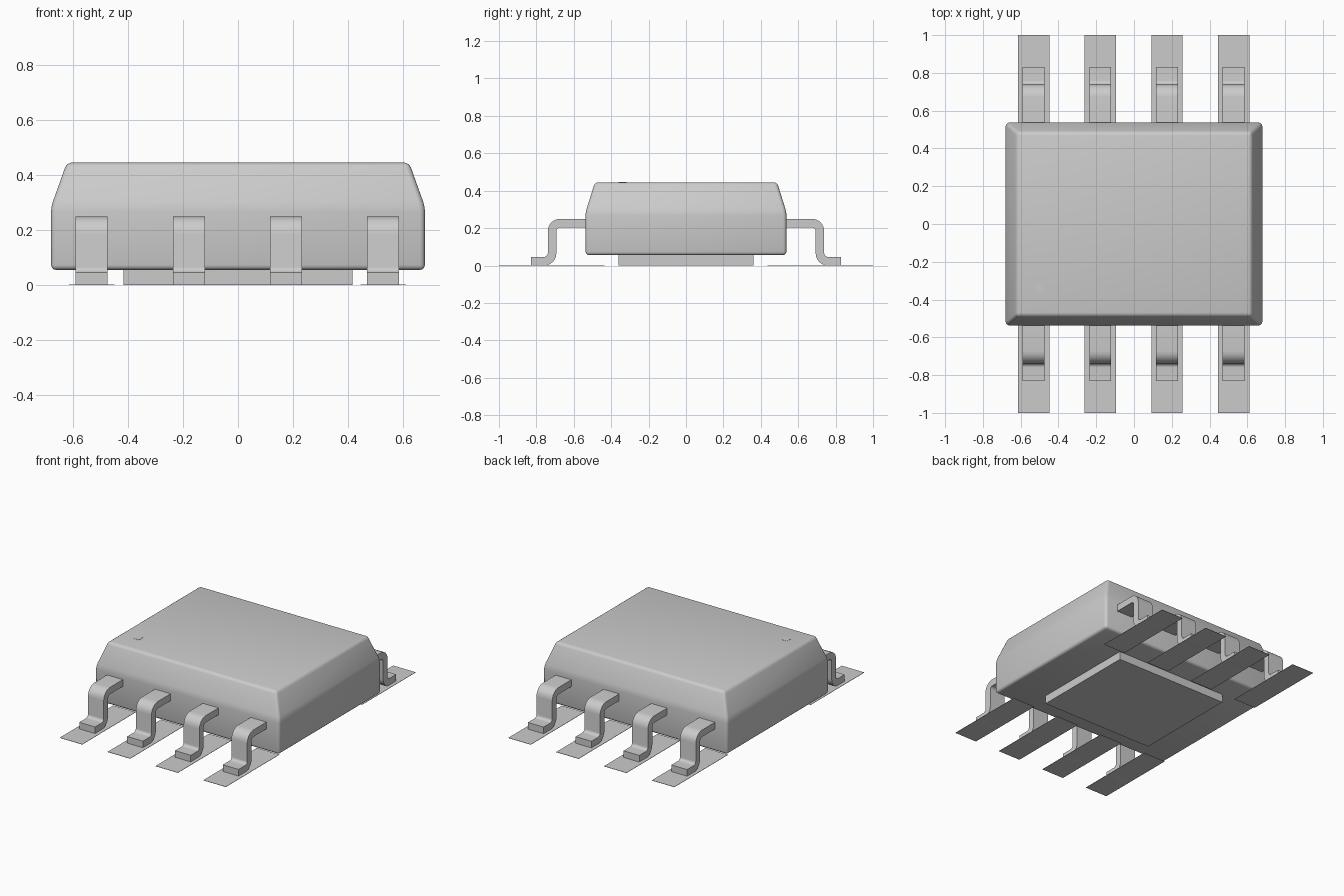
import bpy, bmesh, math
from mathutils import Vector

cube = bpy.data.objects.get("Cube")
if cube:
    bpy.data.objects.remove(cube, do_unlink=True)

grey = bpy.data.materials.new("plain_grey")
grey.use_nodes = True
colour = (0.6, 0.6, 0.6, 1)
grey.diffuse_color = colour
grey.node_tree.nodes["Principled BSDF"].inputs["Base Color"].default_value = colour


def finish(name, bm, smooth=False):
    bmesh.ops.recalc_face_normals(bm, faces=bm.faces)
    mesh = bpy.data.meshes.new(name)
    bm.to_mesh(mesh)
    bm.free()
    obj = bpy.data.objects.new(name, mesh)
    bpy.context.collection.objects.link(obj)
    mesh.materials.append(grey)
    if smooth:
        bpy.ops.object.select_all(action='DESELECT')
        obj.select_set(True)
        bpy.context.view_layer.objects.active = obj
        bpy.ops.object.shade_smooth_by_angle(angle=math.radians(35))
    return obj


def box(name, x, y, z0, z1, hx, hy):
    bm = bmesh.new()
    bmesh.ops.create_cube(bm, size=1)
    for v in bm.verts:
        v.co = Vector((x + v.co.x * 2 * hx, y + v.co.y * 2 * hy,
                       z0 + (v.co.z + 0.5) * (z1 - z0)))
    return finish(name, bm)


def loft(name, sections):
    """Stack rectangles given as (half x, half y, z) and cap the ends."""
    bm = bmesh.new()
    rings = [[bm.verts.new((sx * hx, sy * hy, z))
              for sx, sy in ((-1, -1), (1, -1), (1, 1), (-1, 1))]
             for hx, hy, z in sections]
    bm.faces.new(rings[0])
    bm.faces.new(rings[-1])
    for a, b in zip(rings, rings[1:]):
        for i in range(4):
            j = (i + 1) % 4
            bm.faces.new((a[i], a[j], b[j], b[i]))
    bmesh.ops.bevel(bm, geom=list(bm.edges), offset=0.018, segments=3,
                    profile=0.5, affect='EDGES')
    return finish(name, bm, True)


def arc(cy, cz, r, start, end, n=6):
    angles = [math.radians(start + (end - start) * i / n) for i in range(n + 1)]
    return [(cy + r * math.cos(a), cz + r * math.sin(a)) for a in angles]


def lead(name, x, side):
    """Gull-wing strip: shoulder, bend down, bend out to the foot."""
    thick, inner, outer = 0.046, 0.02, 0.066
    leg_out, top, tip, half = 0.739, 0.25, 0.83, 0.058
    cy, cz = leg_out - outer, top - outer
    fy, fz = leg_out + inner, outer
    profile = [(0.5, top)] + arc(cy, cz, outer, 90, 0)
    profile += arc(fy, fz, inner, 180, 270)
    profile += [(tip, thick), (tip, 0)]
    profile += arc(fy, fz, outer, 270, 180)
    profile += arc(cy, cz, inner, 0, 90) + [(0.5, top - thick)]
    bm = bmesh.new()
    face = bm.faces.new([bm.verts.new((x - half, side * y, z)) for y, z in profile])
    out = bmesh.ops.extrude_face_region(bm, geom=[face])
    moved = [v for v in out["geom"] if isinstance(v, bmesh.types.BMVert)]
    bmesh.ops.translate(bm, vec=(2 * half, 0, 0), verts=moved)
    finish(name, bm, True)


# Package body and exposed pad below it
loft("package_body", [(0.679, 0.537, 0.055), (0.679, 0.537, 0.285),
                      (0.622, 0.487, 0.445)])
box("thermal_pad", 0, 0, 0, 0.06, 0.416, 0.36)

# Small orientation mark on the top
box("orientation_mark", -0.5, -0.34, 0.44, 0.446, 0.022, 0.022)

# Leads and the flat solder lands under them
for side, label in ((-1, "front"), (1, "back")):
    for i in range(4):
        x = (i - 1.5) * 0.353 - 0.002
        lead(f"{label}_lead_{i + 1}", x, side)
        box(f"{label}_solder_land_{i + 1}", x, side * 0.718, 0, 0.002, 0.083, 0.282)
